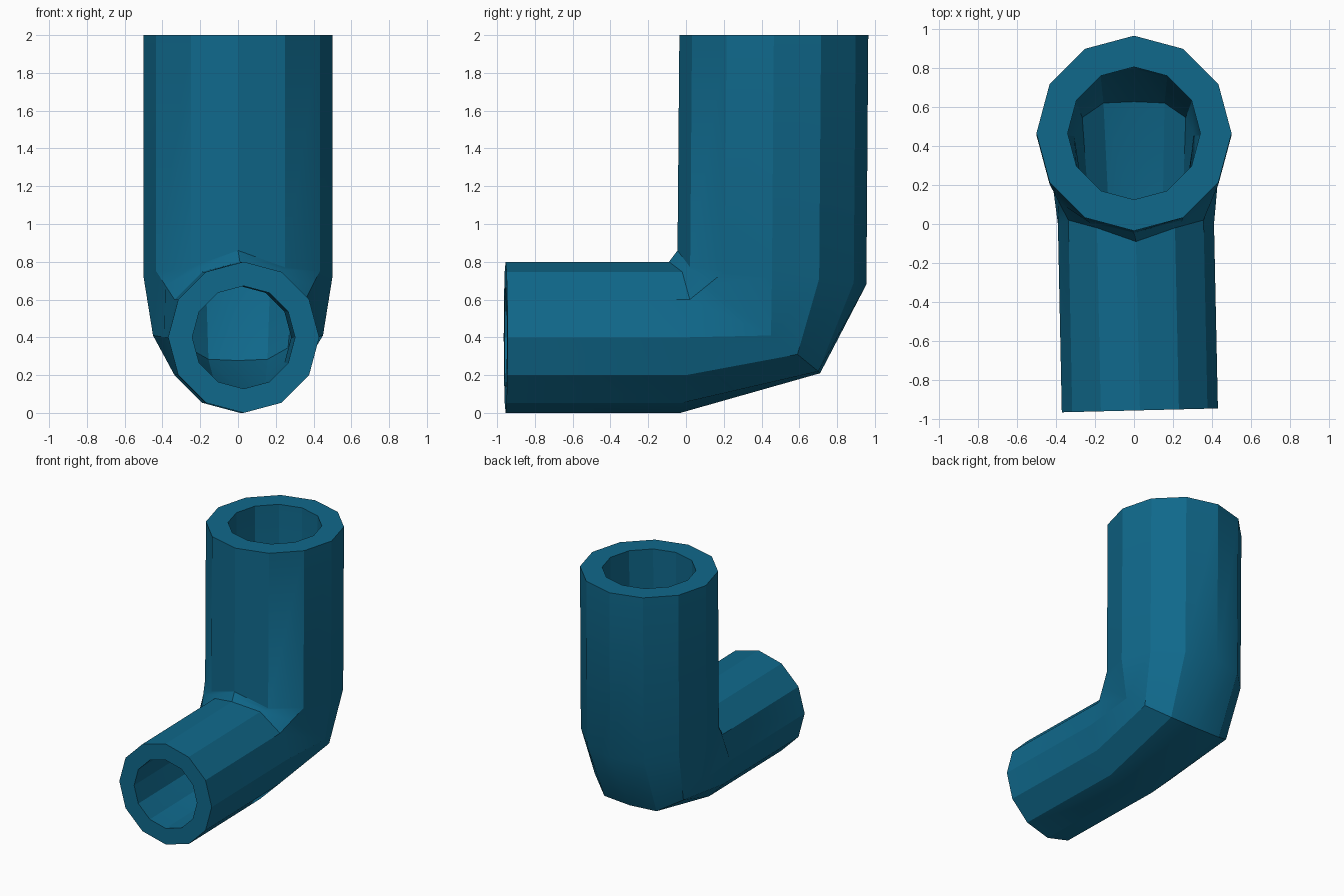
import bpy
import bmesh
import math
from mathutils import Vector

cube = bpy.data.objects.get("Cube")
if cube:
    bpy.data.objects.remove(cube, do_unlink=True)

SIDES = 12
BORE = 0.68  # bore radius relative to the outer radius

# Profiles around half a ring, from the inside of the bend to the outside
ELBOW_START_Y = [-0.09, -0.02, 0.02, 0.0, 0.0, -0.02, -0.03]
ELBOW_END_Z = [0.86, 0.77, 0.75, 0.72, 0.71, 0.69, 0.68]
HEEL = {3: (0.45, 0.45, 0.41), 4: (0.39, 0.59, 0.31),
        5: (0.23, 0.70, 0.22), 6: (0.0, 0.71, 0.21)}


def make_rings(scale):
    """Four cross-sections along the pipe, shrunk about their centres."""
    centres = [Vector(c) for c in ((0.03, -0.955, 0.4), (0.01, 0, 0.4),
                                   (0, 0.45, 0.42), (0, 0.455, 0.73),
                                   (0, 0.465, 2.0))]
    rings = [[] for _ in centres]
    for i in range(SIDES):
        k = min(i, SIDES - i)
        a = math.tau * i / SIDES
        s, c = math.sin(a), math.cos(a)
        pts = [Vector((0.03 + 0.4 * s, -0.955 + 0.01 * s, 0.4 + 0.4 * c)),
               Vector((0.01 + 0.4 * s, ELBOW_START_Y[k], 0.4 + 0.4 * c)),
               None,
               Vector((0.5 * s, 0.455 - 0.5 * c, ELBOW_END_Z[k])),
               Vector((0.5 * s, 0.465 - 0.5 * c, 2.0))]
        if k in HEEL:
            x, y, z = HEEL[k]
            pts[2] = Vector((math.copysign(x, s), y, z))
        pts = [p and m + (p - m) * scale for p, m in zip(pts, centres)]
        # The inside of the bend runs straight from one pipe to the other
        pts[2] = pts[2] or (pts[1] + pts[3]) / 2
        for ring, p in zip(rings, pts):
            ring.append(p)
    return rings


def bridge(bm, r1, r2):
    for i in range(SIDES):
        j = (i + 1) % SIDES
        bm.faces.new((r1[i], r1[j], r2[j], r2[i]))


# Pipe: outer wall, bore and two annular ends
bm = bmesh.new()
outer, inner = [[[bm.verts.new(p) for p in ring] for ring in make_rings(s)]
                for s in (1.0, BORE)]
for wall in (outer, inner):
    for r1, r2 in zip(wall, wall[1:]):
        bridge(bm, r1, r2)
for end in (0, -1):
    bridge(bm, outer[end], inner[end])
bmesh.ops.recalc_face_normals(bm, faces=bm.faces)
mesh = bpy.data.meshes.new("elbow_pipe")
bm.to_mesh(mesh)
bm.free()

# Colour
blue = bpy.data.materials.new("teal_blue")
blue.use_nodes = True
colour = (0.005, 0.14, 0.26, 1)
blue.diffuse_color = colour
for node in blue.node_tree.nodes:
    if node.type == "BSDF_PRINCIPLED":
        node.inputs["Base Color"].default_value = colour
mesh.materials.append(blue)

pipe = bpy.data.objects.new("elbow_pipe", mesh)
bpy.context.collection.objects.link(pipe)
bpy.ops.object.select_all(action="DESELECT")
pipe.select_set(True)
bpy.context.view_layer.objects.active = pipe
bpy.ops.object.shade_smooth_by_angle(angle=math.radians(25))
